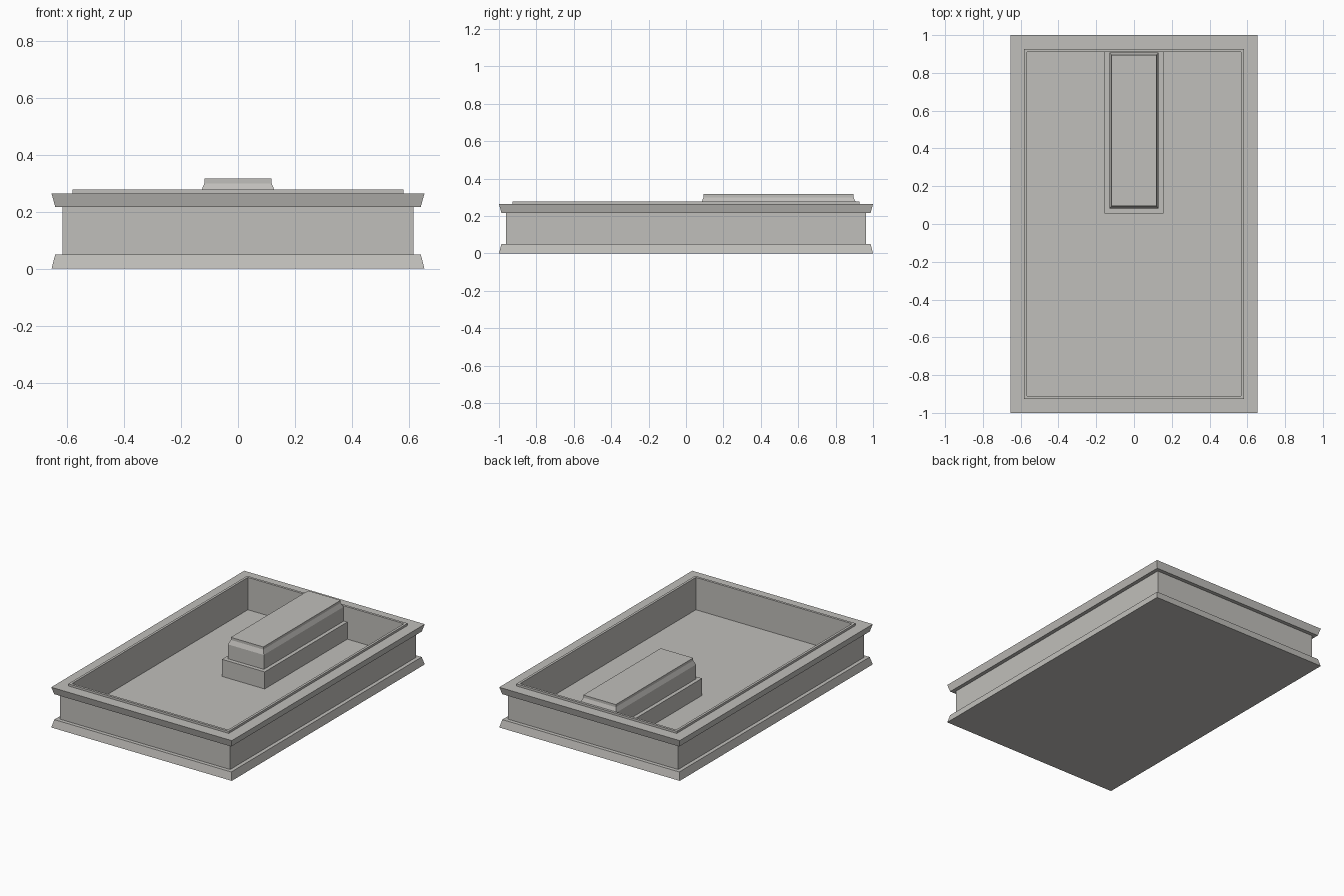
import bpy
import bmesh

cube = bpy.data.objects.get("Cube")
if cube:
    bpy.data.objects.remove(cube, do_unlink=True)

# One stone colour for every part
stone = bpy.data.materials.new("warm grey stone")
stone.use_nodes = True
colour = (0.53, 0.52, 0.495, 1)
stone.diffuse_color = colour
stone.node_tree.nodes["Principled BSDF"].inputs["Base Color"].default_value = colour


def rectangular_loft(name, half_x, y_min, y_max, profile):
    """Stack rectangles given as (inset, height), capped at both ends."""
    bm = bmesh.new()
    rings = []
    for inset, z in profile:
        x, y0, y1 = half_x - inset, y_min + inset, y_max - inset
        corners = ((-x, y0), (x, y0), (x, y1), (-x, y1))
        rings.append([bm.verts.new((cx, cy, z)) for cx, cy in corners])
    for low, high in zip(rings, rings[1:]):
        for i in range(4):
            j = (i + 1) % 4
            bm.faces.new((low[i], low[j], high[j], high[i]))
    bm.faces.new(rings[0][::-1])
    bm.faces.new(rings[-1])
    bmesh.ops.recalc_face_normals(bm, faces=bm.faces)
    mesh = bpy.data.meshes.new(name)
    bm.to_mesh(mesh)
    bm.free()
    mesh.materials.append(stone)
    obj = bpy.data.objects.new(name, mesh)
    bpy.context.collection.objects.link(obj)
    return obj


floor_z = 0.066

# Basin: flared plinth, wall, flared cornice, raised lip, then down to the floor
rectangular_loft("basin", 0.655, -1, 1, [
    (0, 0), (0.013, 0.05), (0.038, 0.05),
    (0.038, 0.217), (0.013, 0.217), (0, 0.264),
    (0.073, 0.264), (0.073, 0.278),
    (0.089, 0.278), (0.089, floor_z),
])

# Pedestal base standing against the rear wall
rectangular_loft("pedestal_base", 0.155, 0.055, 0.911,
                 [(0, floor_z), (0, 0.178)])

# Pedestal block with a chamfered shoulder and a thin top slab
rectangular_loft("pedestal_block", 0.13, 0.082, 0.908, [
    (0, 0.178), (0, 0.272), (0.012, 0.3), (0.012, 0.317),
])
